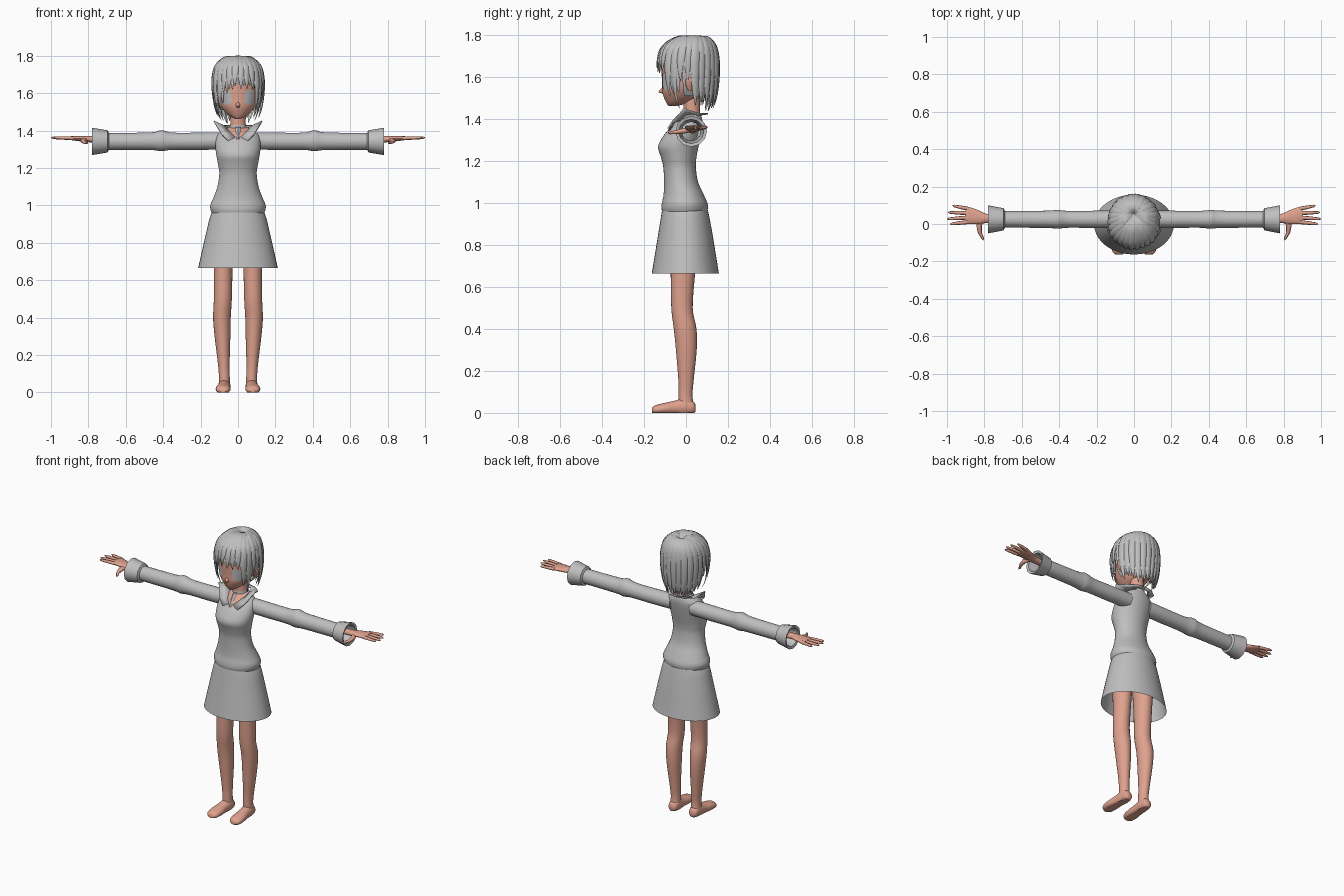
import bpy, bmesh, math, random
from mathutils import Vector
from mathutils.bvhtree import BVHTree

if "Cube" in bpy.data.objects:
    bpy.data.objects.remove(bpy.data.objects["Cube"])

random.seed(4)


def material(name, rgb):
    m = bpy.data.materials.new(name)
    m.diffuse_color = (*rgb, 1)
    m.use_nodes = True
    m.node_tree.nodes["Principled BSDF"].inputs["Base Color"].default_value = m.diffuse_color
    return m


SKIN = material("skin", (0.74, 0.36, 0.27))
GREY = material("light grey", (0.52, 0.52, 0.52))


def smooth(rows, steps):
    """Catmull-Rom interpolation of rows of numbers."""
    out = []
    for i in range(len(rows) - 1):
        p = [rows[max(0, min(len(rows) - 1, i + k))] for k in (-1, 0, 1, 2)]
        for s in range(steps):
            t = s / steps
            out.append([0.5 * (2 * b + (c - a) * t + (2 * a - 5 * b + 4 * c - d) * t * t
                               + (3 * b - a - 3 * c + d) * t ** 3) for a, b, c, d in zip(*p)])
    return out + [list(rows[-1])]


def bridge(bm, rings, closed=True, caps=(True, True)):
    """Faces between successive rings of points."""
    vs = [[bm.verts.new(p) for p in r] for r in rings]
    n = len(vs[0])
    for a, b in zip(vs, vs[1:]):
        for i in range(n if closed else n - 1):
            j = (i + 1) % n
            bm.faces.new((a[i], a[j], b[j], b[i]))
    if caps[0]:
        bm.faces.new(vs[0][::-1])
    if caps[1]:
        bm.faces.new(vs[-1])


def finish(name, bm, mats, mirror=False, angle=50):
    bmesh.ops.recalc_face_normals(bm, faces=bm.faces)
    me = bpy.data.meshes.new(name)
    bm.to_mesh(me)
    ob = bpy.data.objects.new(name, me)
    bpy.context.collection.objects.link(ob)
    for m in mats:
        me.materials.append(m)
    bpy.ops.object.select_all(action='DESELECT')
    ob.select_set(True)
    bpy.context.view_layer.objects.active = ob
    bpy.ops.object.shade_smooth_by_angle(angle=math.radians(angle))
    if mirror:
        ob.modifiers.new("mirror", 'MIRROR').use_mirror_merge = False
    return ob


def loft(bm, rows, axis='Z', n=24, steps=4, caps=(True, True)):
    """Ellipses (t, a, b, radius_a, radius_b) along an axis."""
    rings = []
    for t, a, b, ra, rb in smooth(rows, steps):
        ring = []
        for k in range(n):
            w = 2 * math.pi * k / n
            u, v = a + ra * math.cos(w), b + rb * math.sin(w)
            ring.append({'X': (t, u, v), 'Y': (u, t, max(v, 0)), 'Z': (u, v, t)}[axis])
        rings.append(ring)
    bridge(bm, rings, True, caps)


def part(name, rows, mat, mirror=False, **kw):
    bm = bmesh.new()
    loft(bm, rows, **kw)
    return finish(name, bm, [mat], mirror)


def sweep(bm, pts, widths, thick, side, n=6):
    """Flattened tube along points, wide in the side direction."""
    rings = []
    for i, p in enumerate(pts):
        tan = pts[min(i + 1, len(pts) - 1)] - pts[max(i - 1, 0)]
        nor = side.cross(tan).normalized()
        rings.append([p + side * widths[i] * math.cos(2 * math.pi * k / n)
                      + nor * thick[i] * math.sin(2 * math.pi * k / n) for k in range(n)])
    bridge(bm, rings)


def fb(z, rx, front, back, cx=0):
    """Z ring from its half width and front/back y limits."""
    return (z, cx, (front + back) / 2, rx, (back - front) / 2)


# Torso, with a skin-coloured open neckline
bm = bmesh.new()
loft(bm, [fb(.955, .138, -.112, .098), fb(.975, .146, -.117, .104), fb(1.0, .148, -.115, .102),
          fb(1.04, .132, -.107, .085), fb(1.10, .11, -.105, .058), fb(1.17, .1, -.108, .047),
          fb(1.22, .107, -.12, .05), fb(1.27, .116, -.133, .06), fb(1.32, .121, -.108, .07),
          fb(1.37, .115, -.067, .078), fb(1.4, .085, -.035, .077), fb(1.42, .05, -.005, .07)],
     n=48, steps=5)
for f in bm.faces:
    c = f.calc_center_median()
    if c.y < .02 and abs(c.x) < (c.z - 1.345) * .8:
        f.material_index = 1
finish("sweater_body", bm, [GREY, SKIN])

# Skirt, open below
part("skirt", [fb(.967, .138, -.114, .104), fb(.93, .152, -.12, .112), fb(.85, .171, -.133, .127),
               fb(.75, .194, -.149, .143), fb(.665, .213, -.163, .157)], GREY, n=40, caps=(True, False))

# Sleeves and cuffs
part("sleeve", [(.07, .025, 1.345, .046, .046), (.2, .025, 1.343, .046, .046),
                (.35, .025, 1.343, .045, .046), (.41, .025, 1.346, .05, .056),
                (.47, .025, 1.343, .046, .047), (.72, .025, 1.342, .044, .045)],
     GREY, True, axis='X', caps=(True, False))
part("cuff", [(.69, .025, 1.342, .045, .045), (.697, .025, 1.342, .059, .059),
              (.78, .025, 1.342, .075, .073), (.776, .025, 1.342, .06, .058),
              (.7, .025, 1.342, .045, .045)], GREY, True, axis='X', n=12, steps=1, caps=(False, False))

# Hands: palm, four fingers, thumb
bm = bmesh.new()
loft(bm, [(.72, .03, 1.35, .022, .018), (.79, .03, 1.354, .025, .017), (.83, .036, 1.356, .037, .015),
          (.88, .045, 1.359, .045, .012), (.902, .047, 1.36, .041, .008)], axis='X', n=16)
for y0, x1, y1 in ((.011, .985, .0), (.035, 1.0, .027), (.058, .995, .062), (.08, .97, .098)):
    a, b = Vector((.88, y0, 1.359)), Vector((x1, y1, 1.362))
    sweep(bm, [a, a.lerp(b, .5), a.lerp(b, .9), b], (.011, .010, .007, .002),
          (.010, .009, .007, .002), Vector((0, 1, 0)), 8)
sweep(bm, [Vector(p) for p in ((.80, .03, 1.352), (.828, -.005, 1.346), (.825, -.045, 1.339),
                               (.81, -.075, 1.335), (.806, -.087, 1.335))],
      (.014, .015, .011, .008, .002), (.012, .013, .009, .007, .002), Vector((1, 0, 0)), 8)
finish("hand", bm, [SKIN], True)

# Legs and feet
part("leg", [fb(.95, .062, -.08, .06, .07), fb(.8, .056, -.08, .055, .077), fb(.66, .05, -.073, .043, .079),
             fb(.5, .048, -.07, .032, .081), fb(.4, .047, -.058, .05, .086), fb(.3, .042, -.048, .051, .083),
             fb(.15, .031, -.036, .036, .076), fb(.08, .029, -.035, .031, .073), fb(.02, .032, -.035, .04, .073)],
     SKIN, True)
part("foot", [(.046, .073, .022, .012, .015), (.035, .073, .025, .027, .03), (.0, .073, .03, .033, .042),
              (-.05, .076, .025, .034, .034), (-.1, .079, .02, .04, .028), (-.145, .08, .015, .036, .022),
              (-.163, .08, .012, .02, .012)], SKIN, True, axis='Y')

# Neck and head
part("neck", [fb(1.36, .05, -.02, .07), fb(1.42, .042, -.012, .068), fb(1.52, .04, -.015, .065)], SKIN)
bm = bmesh.new()
loft(bm, [fb(1.462, .012, -.082, -.05), fb(1.475, .04, -.092, 0), fb(1.5, .07, -.104, .05),
          fb(1.53, .092, -.113, .08), fb(1.57, .108, -.114, .11), fb(1.62, .117, -.116, .122),
          fb(1.68, .116, -.115, .128), fb(1.74, .09, -.09, .11), fb(1.775, .04, -.03, .07)], n=32)
tree = BVHTree.FromBMesh(bm)
finish("head", bm, [SKIN])
part("nose", [(-.095, 0, 1.54, .02, .024), (-.115, 0, 1.536, .011, .013), (-.131, 0, 1.53, .002, .002)],
     SKIN, axis='Y', n=12)
part("ear", [(1.535, .11, .02, .006, .008), (1.56, .117, .015, .01, .017), (1.59, .122, .018, .012, .023),
             (1.61, .118, .02, .005, .012)], SKIN, True, n=12)

# Eyes: thin plates laid on the face
bm = bmesh.new()


def on_face(x, z):
    hit = tree.ray_cast(Vector((x, -1, z)), Vector((0, 1, 0)))[0]
    return Vector((x, hit.y - .004, z))


def oval(scale):
    pts = []
    for k in range(20):
        c, s = math.cos(math.pi * k / 10), math.sin(math.pi * k / 10)
        pts.append(on_face(.06 + scale * .026 * math.copysign(abs(c) ** .7, c),
                           1.578 + scale * .04 * math.copysign(abs(s) ** .7, s)))
    return pts


bridge(bm, [oval(1), oval(.6), oval(.2)], True, (False, True))
finish("eye", bm, [GREY], True)

# Collar: wing-shaped strip flaring from the neck, and a small neck tie
outer = [(.052, -.083, 1.345), (.088, -.066, 1.385), (.128, -.012, 1.453), (.1, .06, 1.43),
         (.055, .095, 1.43), (0, .105, 1.43)]
inner = [(.015, -.075, 1.365), (.04, -.05, 1.39), (.056, .0, 1.41), (.056, .05, 1.42),
         (.035, .078, 1.425), (0, .085, 1.425)]
bm = bmesh.new()
bridge(bm, [outer, inner], False, (False, False))
collar = finish("collar", bm, [GREY], True, 30)
collar.modifiers.new("thickness", 'SOLIDIFY').thickness = .006
part("neck_tie", [fb(1.355, .008, -.09, -.075), fb(1.39, .012, -.068, -.05), fb(1.42, .015, -.04, -.015)],
     GREY, n=4)
part("neck_band", [fb(1.415, .047, -.02, .073), fb(1.43, .045, -.018, .072)], GREY, caps=(False, False))

# Hair cap under the strands
bm = bmesh.new()
bmesh.ops.create_uvsphere(bm, u_segments=32, v_segments=20, radius=1)
for v in bm.verts:
    v.co = Vector((v.co.x * .132, v.co.y * .138 + .01, v.co.z * .162 + 1.625))
low = [v for v in bm.verts if v.co.z < (1.65 if v.co.y < -.02 else 1.5)]
bmesh.ops.delete(bm, geom=low, context='VERTS')
finish("hair_cap", bm, [GREY])

# Hair strands radiating from the crown: short fringe, longer sides and back
shape = smooth([(1.778, .05), (1.791, .3), (1.781, .56), (1.745, .84), (1.69, .97),
                (1.62, 1.0), (1.54, .95), (1.48, .85), (1.43, .66)], 4)


def strand(bm, deg, z_end, size, width):
    a = math.radians(deg)
    side = Vector((math.cos(a), math.sin(a), 0))
    pts = []
    for i, (z, f) in enumerate(shape):
        if z >= z_end or i < 8:
            r = f * size
            pts.append(Vector((math.sin(a) * .136 * r, .055 - .047 * f - math.cos(a) * .145 * r, z)))
    s = [i / (len(pts) - 1) for i in range(len(pts))]
    ws = [width * min(1, .3 + 2.2 * t) * (1 - t ** 4) + .001 for t in s]
    sweep(bm, pts, ws, [.45 * w for w in ws], side)


def hair_end(deg):
    d = abs((deg + 180) % 360 - 180)
    for limit, z in ((28, 1.615), (48, 1.59), (72, 1.51), (95, 1.55), (140, 1.455)):
        if d < limit:
            return z
    return 1.435


bm = bmesh.new()
COUNT = 26
for i in range(COUNT):
    deg = 360 * (i + .5) / COUNT
    strand(bm, deg, hair_end(deg) + random.uniform(-.012, .015), random.uniform(.98, 1.02), .025)
    strand(bm, deg + 180 / COUNT, hair_end(deg) + random.uniform(0, .03), .94, .026)
for deg in (-62, 62):  # long thin locks beside the face
    strand(bm, deg, 1.45, .97, .013)
finish("hair_strands", bm, [GREY], angle=70)
